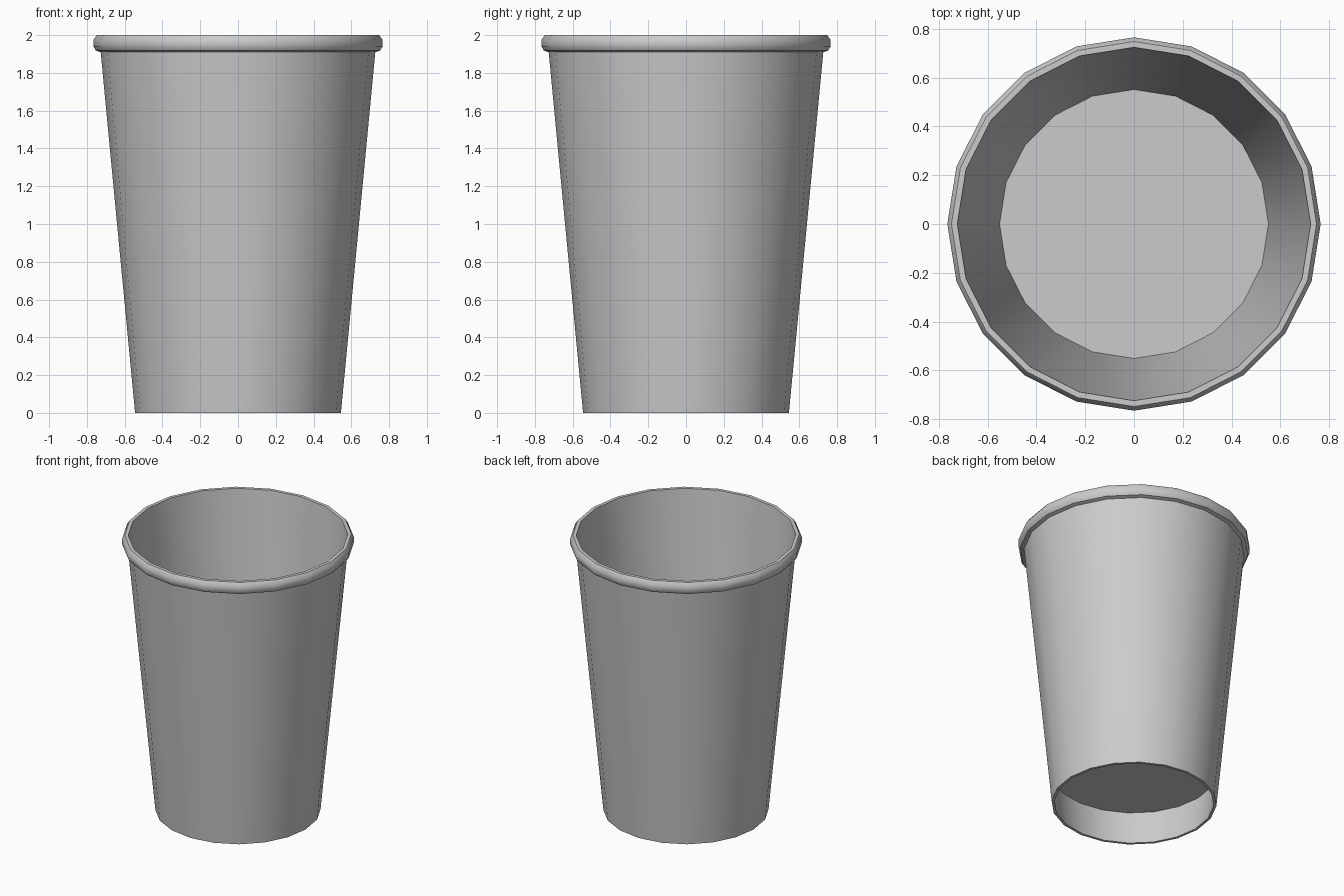
import bpy, bmesh
from math import cos, sin, pi, radians

if "Cube" in bpy.data.objects:
    bpy.data.objects.remove(bpy.data.objects["Cube"])

SIDES = 20


def lathe(name, profile, closed):
    """Revolve (radius, z) points; open profiles get end caps."""
    bm = bmesh.new()
    rings = [[bm.verts.new((r * cos(2 * pi * i / SIDES), r * sin(2 * pi * i / SIDES), z))
              for i in range(SIDES)] for r, z in profile]
    pairs = list(zip(rings, rings[1:]))
    if closed:
        pairs.append((rings[-1], rings[0]))
    else:
        bm.faces.new(rings[0])
        bm.faces.new(rings[-1])
    for a, b in pairs:
        for i in range(SIDES):
            j = (i + 1) % SIDES
            bm.faces.new((a[i], a[j], b[j], b[i]))
    bmesh.ops.recalc_face_normals(bm, faces=bm.faces)
    mesh = bpy.data.meshes.new(name)
    bm.to_mesh(mesh)
    bm.free()
    obj = bpy.data.objects.new(name, mesh)
    bpy.context.collection.objects.link(obj)
    bpy.ops.object.select_all(action='DESELECT')
    obj.select_set(True)
    bpy.context.view_layer.objects.active = obj
    bpy.ops.object.shade_smooth_by_angle(angle=radians(38))
    return obj


# Tapered thin wall with a rolled lip at the top
lathe("cup_wall", [
    (0.545, 0.0), (0.727, 1.91),
    (0.752, 1.918), (0.765, 1.938), (0.765, 1.975), (0.748, 2.0),
    (0.724, 2.0), (0.526, 0.0),
], closed=True)

# Floor raised above the bottom edge, leaving a recess underneath
lathe("cup_floor", [(0.551, 0.243), (0.552, 0.253)], closed=False)
